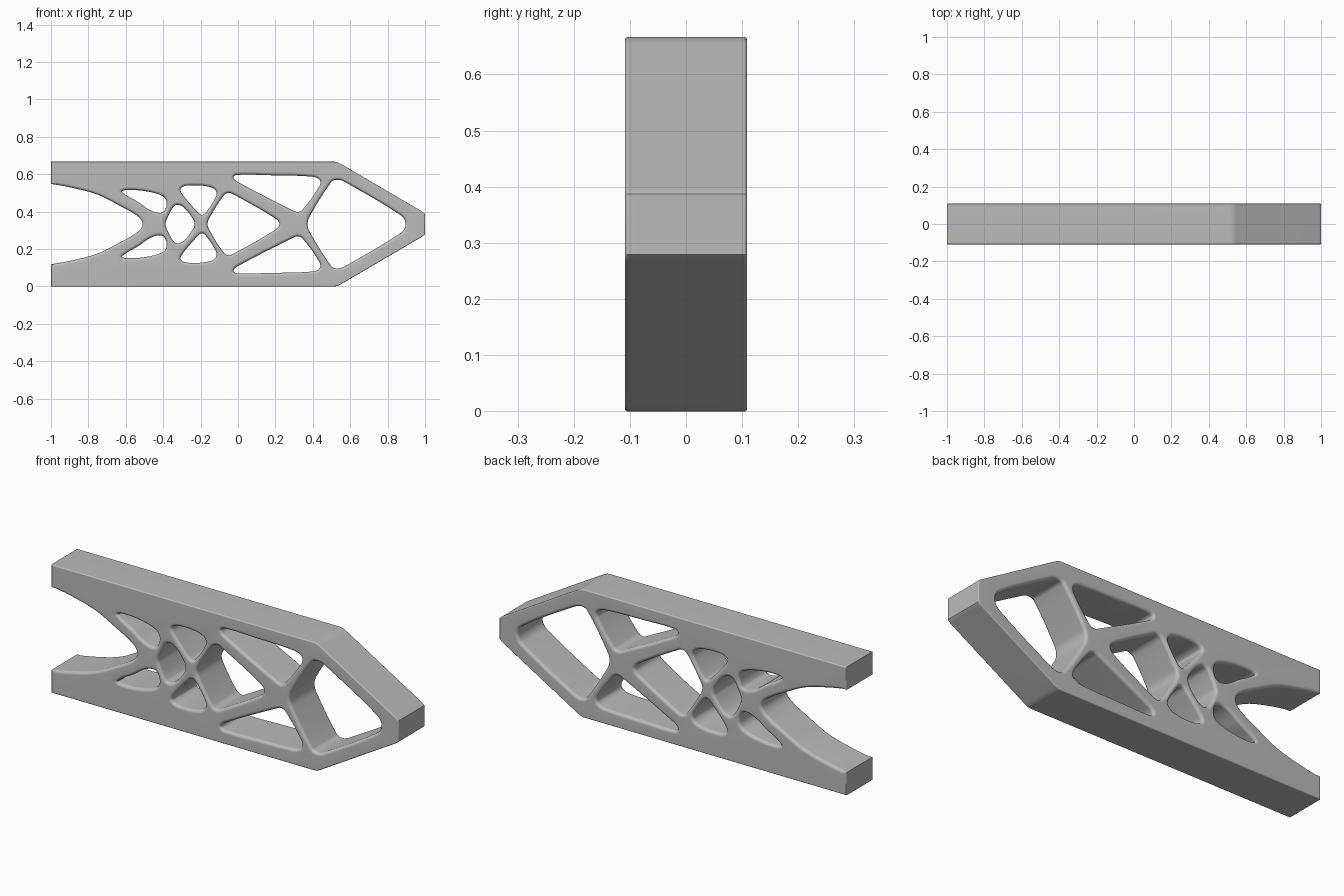
import bpy
import bmesh
from math import sin, cos, pi, radians
from mathutils import Vector

MID = 0.333          # height of the mirror plane
HALF_DEPTH = 0.109
SOFT, CRISP = 0.016, 0.006   # rim rounding of the openings and of the outer edges
STEPS = 4

cube = bpy.data.objects.get("Cube")
if cube:
    bpy.data.objects.remove(cube, do_unlink=True)

steel = bpy.data.materials.new("plain_grey")
steel.use_nodes = True
grey = (0.5, 0.5, 0.5, 1)
steel.diffuse_color = grey
steel.node_tree.nodes["Principled BSDF"].inputs["Base Color"].default_value = grey


def mirrored(points):
    """Reflect points across the middle height, in reverse order."""
    return [(x, 2 * MID - z) for x, z in reversed(points)]


def symmetric(points):
    """Close a half outline whose two ends lie on the mirror plane."""
    return points + mirrored(points[1:-1])


def smooth(points, closed=True):
    """Run a soft curve through the points without overshoot."""
    pts = [Vector(p) for p in points]
    n = len(pts)

    def tangent(i):
        if closed:
            return (pts[(i + 1) % n] - pts[i - 1]).normalized()
        return (pts[min(i + 1, n - 1)] - pts[max(i - 1, 0)]).normalized()

    result = []
    for i in range(n if closed else n - 1):
        j = (i + 1) % n
        a, b = pts[i], pts[j]
        length = (b - a).length
        ta, tb = tangent(i) * length, tangent(j) * length
        for k in range(STEPS):
            t = k / STEPS
            s = 1 - t
            result.append(a * (1 + 2 * t) * s * s + ta * t * s * s
                          + b * t * t * (3 - 2 * t) - tb * t * t * s)
    if not closed:
        result.append(pts[-1])
    return result


def inset_directions(points, hole):
    """Mitred directions that point from the outline into the solid."""
    n = len(points)
    area = sum(points[i - 1].cross(points[i]) for i in range(n))
    side = (1 if area > 0 else -1) * (-1 if hole else 1)
    normals = []
    for i in range(n):
        d = (points[(i + 1) % n] - points[i]).normalized()
        normals.append(Vector((-d.y, d.x)) * side)
    return [(normals[i - 1] + normals[i]) / max(0.4, 1 + normals[i - 1].dot(normals[i]))
            for i in range(n)]


def add_wall(bm, points, radii, hole):
    """Sweep one outline through the depth with rounded rims; return rim edges."""
    directions = inset_directions(points, hole)
    quarter = [pi / 2 * k / STEPS for k in range(STEPS + 1)]
    profile = [(-1, a) for a in reversed(quarter)] + [(1, a) for a in quarter]
    rings = []
    for sign, a in profile:
        ring = []
        for p, d, r in zip(points, directions, radii):
            q = p + d * r * (1 - cos(a))
            ring.append(bm.verts.new((q.x, sign * (HALF_DEPTH - r + r * sin(a)), q.y)))
        rings.append(ring)
    n = len(points)
    for low, high in zip(rings, rings[1:]):
        for i in range(n):
            j = (i + 1) % n
            bm.faces.new((low[i], low[j], high[j], high[i]))
    return [[bm.edges.get((ring[i - 1], ring[i])) for i in range(n)]
            for ring in (rings[0], rings[-1])]


# Openings above the middle, each repeated below it
upper_holes = [
    [(-.62, .505), (-.6, .515), (-.5, .51), (-.404, .484), (-.382, .452),
     (-.393, .404), (-.42, .393), (-.473, .409), (-.527, .447)],
    [(-.305, .525), (-.26, .54), (-.152, .532), (-.115, .505), (-.126, .463),
     (-.174, .393), (-.195, .382), (-.222, .404), (-.3, .497)],
    [(-.024, .58), (-.008, .596), (.18, .594), (.393, .587), (.436, .57),
     (.436, .537), (.345, .41), (.318, .398), (.286, .41), (.008, .553)],
]

# Openings centred on the middle, given by their upper halves
middle_holes = [
    [(-.388, MID), (-.38, .36), (-.345, .425), (-.318, .436), (-.281, .414),
     (-.238, .356), (-.233, MID)],
    [(-.163, MID), (-.152, .366), (-.078, .484), (-.05, .5), (-.019, .489),
     (.195, .366), (.222, MID)],
    [(.372, MID), (.382, .372), (.5, .559), (.532, .57), (.57, .559),
     (.874, .377), (.896, MID)],
]

# Outer contour: straight beams, pointed nose, and a curved notch at the rear
nose = [(-1, .667), (.515, .667), (.532, .664), (.55, .655), (.985, .4), (1, .387)]
notch = [(-1, .548), (-.9, .53), (-.757, .493), (-.634, .432), (-.535, .374), (-.51, MID)]
notch_curve = smooth(notch + mirrored(notch[:-1]), closed=False)
outer = [Vector(p) for p in nose + mirrored(nose)] + list(reversed(notch_curve))
notch_count = len(notch_curve)
outer_radii = ([CRISP] * (len(outer) - notch_count)
               + [CRISP] + [SOFT] * (notch_count - 2) + [CRISP])

# Truss body: walls first, then the flat front and back between the rims
bm = bmesh.new()
rims = [add_wall(bm, outer, outer_radii, hole=False)]
outlines = [symmetric(h) for h in middle_holes]
for hole in upper_holes:
    outlines += [hole, mirrored(hole)]
for outline in outlines:
    curve = smooth(outline)
    rims.append(add_wall(bm, curve, [SOFT] * len(curve), hole=True))
for side, facing in enumerate((-1, 1)):
    edges = [edge for rim in rims for edge in rim[side]]
    bmesh.ops.triangle_fill(bm, edges=edges, use_beauty=True, normal=(0, facing, 0))
bmesh.ops.recalc_face_normals(bm, faces=bm.faces)

mesh = bpy.data.meshes.new("truss_bracket")
bm.to_mesh(mesh)
bm.free()
mesh.materials.append(steel)
bracket = bpy.data.objects.new("truss_bracket", mesh)
bpy.context.collection.objects.link(bracket)

# Smooth walls and rims, crisp corners, even faces
bpy.ops.object.select_all(action="DESELECT")
bracket.select_set(True)
bpy.context.view_layer.objects.active = bracket
bpy.ops.object.shade_smooth_by_angle(angle=radians(35))
weighted = bracket.modifiers.new("even_faces", "WEIGHTED_NORMAL")
weighted.keep_sharp = True
